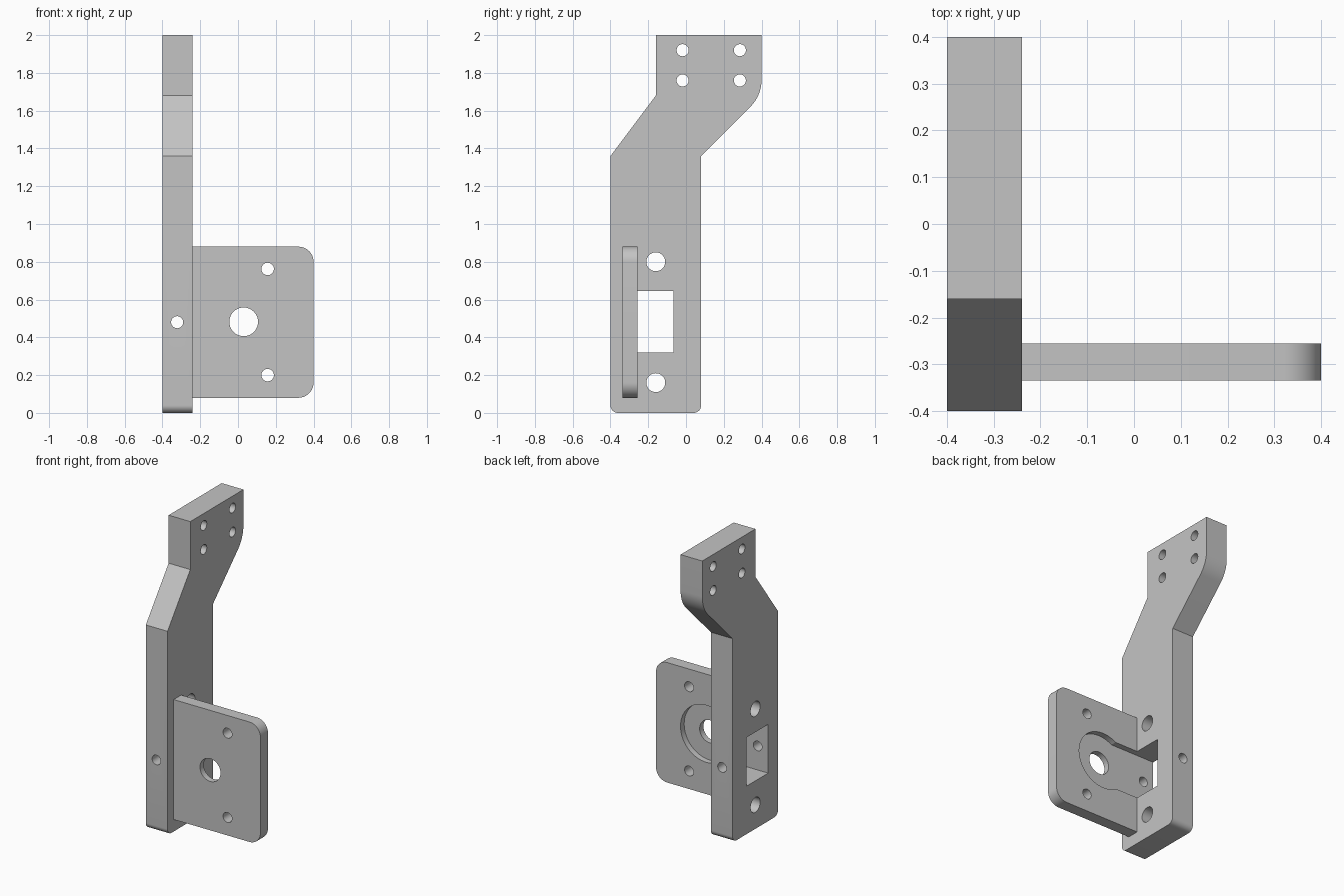
import bpy, bmesh, math
from mathutils import Vector

if "Cube" in bpy.data.objects:
    bpy.data.objects.remove(bpy.data.objects["Cube"], do_unlink=True)

GREY = (0.55, 0.55, 0.55, 1)
grey = bpy.data.materials.new("plain grey")
grey.use_nodes = True
grey.diffuse_color = GREY
grey.node_tree.nodes["Principled BSDF"].inputs["Base Color"].default_value = GREY


def rounded(corners, steps=10):
    """Outline from (a, b, radius) corners, with an arc where radius > 0."""
    out = []
    for i, (a, b, r) in enumerate(corners):
        p = Vector((a, b))
        if r == 0:
            out.append(p)
            continue
        u = (Vector(corners[i - 1][:2]) - p).normalized()
        v = (Vector(corners[(i + 1) % len(corners)][:2]) - p).normalized()
        half = u.angle(v) / 2
        centre = p + (u + v).normalized() * r / math.sin(half)
        start = p + u * r / math.tan(half) - centre
        end = p + v * r / math.tan(half) - centre
        sweep = math.pi - 2 * half
        for k in range(steps + 1):
            t = k / steps
            arc = (start * math.sin((1 - t) * sweep) + end * math.sin(t * sweep)) / math.sin(sweep)
            out.append(centre + arc)
    return out


def circle(a, b, r, n=40):
    return [(a + r * math.cos(math.tau * k / n), b + r * math.sin(math.tau * k / n)) for k in range(n)]


def rect(a0, a1, b0, b1):
    return [(a0, b0), (a1, b0), (a1, b1), (a0, b1)]


def prism(name, outline, axis, lo, hi):
    """Extrude an outline along x (outline in y, z) or along y (outline in x, z)."""
    place = (lambda a, b, t: (t, a, b)) if axis == "X" else (lambda a, b, t: (a, t, b))
    bm = bmesh.new()
    ends = [[bm.verts.new(place(a, b, t)) for a, b in outline] for t in (lo, hi)]
    for ring in ends:
        bm.faces.new(ring)
    n = len(outline)
    for i in range(n):
        j = (i + 1) % n
        bm.faces.new((ends[0][i], ends[0][j], ends[1][j], ends[1][i]))
    bmesh.ops.recalc_face_normals(bm, faces=bm.faces)
    mesh = bpy.data.meshes.new(name)
    bm.to_mesh(mesh)
    bm.free()
    mesh.materials.append(grey)
    ob = bpy.data.objects.new(name, mesh)
    bpy.context.collection.objects.link(ob)
    return ob


def cut(ob, outline, axis, lo=-1, hi=1):
    cutter = prism("cutter", outline, axis, lo, hi)
    cutter.hide_render = True
    mod = ob.modifiers.new("cut", "BOOLEAN")
    mod.operation, mod.solver, mod.object = "DIFFERENCE", "EXACT", cutter
    bpy.context.view_layer.objects.active = ob
    bpy.ops.object.modifier_apply(modifier=mod.name)
    bpy.data.objects.remove(cutter, do_unlink=True)


def finish(ob):
    bpy.ops.object.select_all(action="DESELECT")
    ob.select_set(True)
    bpy.context.view_layer.objects.active = ob
    bpy.ops.object.shade_smooth_by_angle(angle=math.radians(25))


# Upright arm with an offset head
arm = prism("upright_arm", rounded([
    (-0.4, 0, 0.04), (0.08, 0, 0.04), (0.08, 1.36, 0), (0.4, 1.68, 0.2),
    (0.4, 2, 0), (-0.16, 2, 0), (-0.16, 1.68, 0), (-0.4, 1.36, 0)]), "X", -0.4, -0.24)
cut(arm, rect(-0.295, -0.065, 0.32, 0.645), "X")      # window
for z in (0.16, 0.8):                                 # large side holes
    cut(arm, circle(-0.16, z, 0.05), "X")
for y in (-0.018, 0.285):                             # head holes
    for z in (1.76, 1.92):
        cut(arm, circle(y, z, 0.032), "X")
cut(arm, circle(-0.322, 0.48, 0.032), "Y")            # cross hole through the window
finish(arm)

# Mounting plate with a keyhole-shaped recess on its back
plate = prism("mounting_plate", rounded([
    (-0.24, 0.08, 0), (0.4, 0.08, 0.08), (0.4, 0.88, 0.08), (-0.24, 0.88, 0)]), "Y", -0.335, -0.256)
cut(plate, rect(-0.3, 0.03, 0.32, 0.645), "Y", -0.295, 0)
cut(plate, circle(0.03, 0.482, 0.19, 64), "Y", -0.295, 0)
cut(plate, circle(0.03, 0.482, 0.076), "Y")           # centre hole
for z in (0.2, 0.762):                                # screw holes
    cut(plate, circle(0.157, z, 0.033), "Y")
finish(plate)
